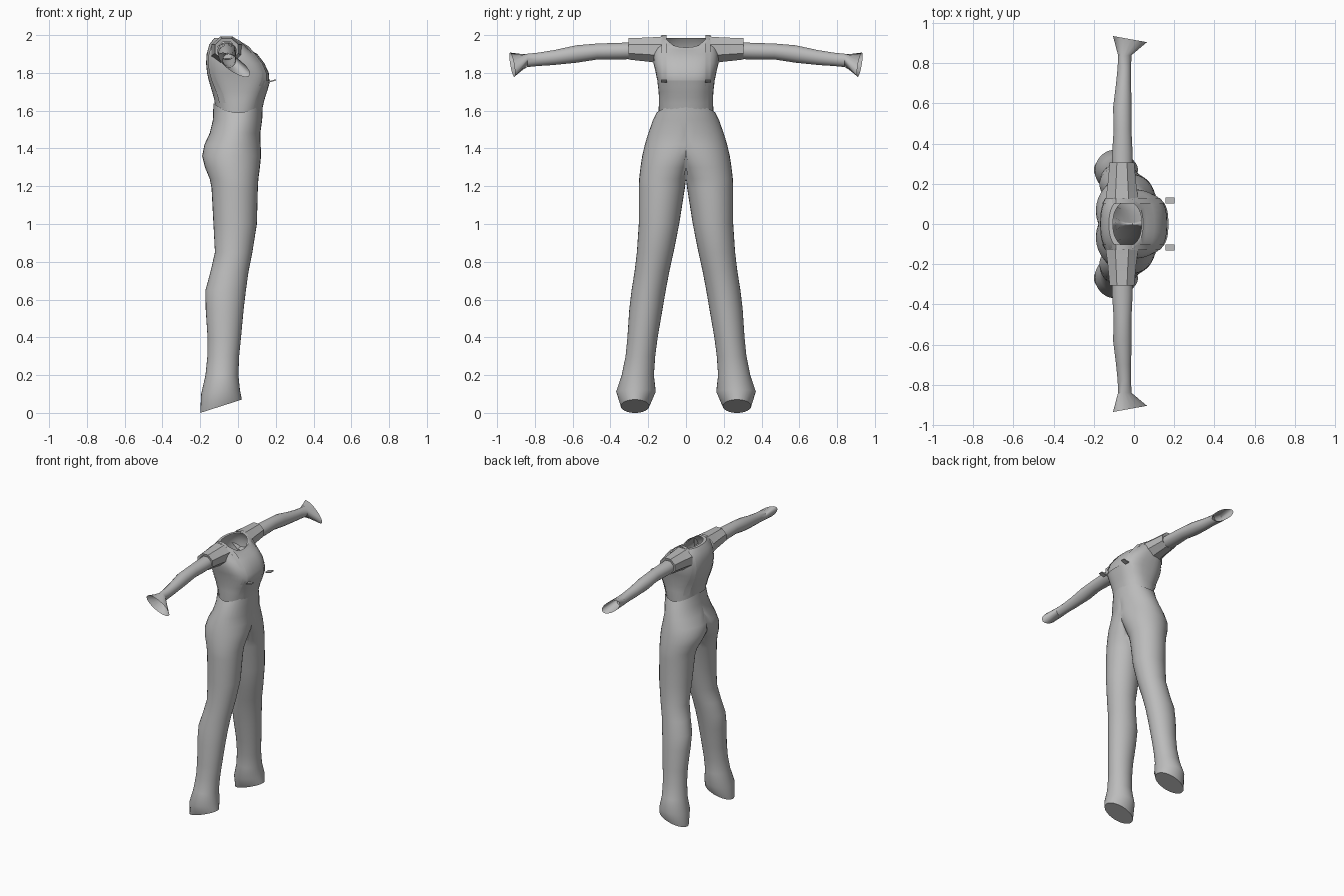
import bpy, bmesh, math
from mathutils import Matrix

if "Cube" in bpy.data.objects:
    bpy.data.objects.remove(bpy.data.objects["Cube"])

grey = bpy.data.materials.new("cloth_grey")
grey.diffuse_color = (0.5, 0.5, 0.5, 1)
grey.use_nodes = True
grey.node_tree.nodes["Principled BSDF"].inputs["Base Color"].default_value = grey.diffuse_color


def finish(bm, name, mirror=False, angle=40):
    bmesh.ops.recalc_face_normals(bm, faces=bm.faces)
    me = bpy.data.meshes.new(name)
    bm.to_mesh(me)
    bm.free()
    me.materials.append(grey)
    ob = bpy.data.objects.new(name, me)
    bpy.context.collection.objects.link(ob)
    if mirror:
        m = ob.modifiers.new("mirror", 'MIRROR')
        m.use_axis = (False, True, False)
        m.use_clip = True
    bpy.ops.object.select_all(action='DESELECT')
    ob.select_set(True)
    bpy.context.view_layer.objects.active = ob
    bpy.ops.object.shade_smooth_by_angle(angle=math.radians(angle))
    return ob


def loft(rings, cap_end=False):
    """Skin a list of closed point rings."""
    bm = bmesh.new()
    rows = [[bm.verts.new(p) for p in r] for r in rings]
    n = len(rows[0])
    for a, b in zip(rows, rows[1:]):
        for i in range(n):
            j = (i + 1) % n
            bm.faces.new((a[i], a[j], b[j], b[i]))
    if cap_end:
        bm.faces.new(rows[-1])
    return bm


def spow(v, e):
    return math.copysign(abs(v) ** e, v)


def angles(n):
    return [2 * math.pi * i / n for i in range(n)]


# Trousers: z, x back, x front, y inner, y outer, slope of the ring along x
leg = [
    (1.59, -.130, .132, -.155, .155, 0), (1.55, -.133, .128, -.175, .175, 0),
    (1.48, -.150, .118, -.190, .200, 0), (1.42, -.178, .120, -.150, .218, 0),
    (1.36, -.190, .122, -.100, .232, 0), (1.30, -.175, .116, -.050, .241, 0),
    (1.24, -.150, .108, -.010, .248, 0), (1.19, -.140, .105, .006, .250, 0),
    (1.00, -.130, .100, .036, .250, 0), (.85, -.122, .076, .066, .260, 0),
    (.75, -.145, .056, .088, .272, 0), (.65, -.172, .042, .107, .288, 0),
    (.55, -.171, .030, .124, .300, 0), (.40, -.161, .016, .150, .310, 0),
    (.30, -.162, .006, .163, .320, 0), (.20, -.172, .002, .170, .340, 0),
    (.10, -.195, .010, .160, .370, .12), (.00, -.200, .020, .195, .345, .32),
]
rings = []
for k, (z, xa, xb, yi, yo, slope) in enumerate(leg):
    ring = []
    for t in angles(32):
        x = (xa + xb) / 2 + (xb - xa) / 2 * math.sin(t)
        y = max(0, (yi + yo) / 2 + (yo - yi) / 2 * math.cos(t))
        # waistband rises towards the front and back
        lift = .05 * abs(math.sin(t)) ** 2 if k == 0 else 0
        ring.append((x, y, z + lift + slope * (x - xa)))
    rings.append(ring)
bm = loft(rings, cap_end=True)
inner = [f for f in bm.faces if all(v.co.y < 1e-5 for v in f.verts)]
bmesh.ops.delete(bm, geom=inner, context='FACES')
finish(bm, "trousers", mirror=True)

# Shirt body: z, x back, x front, half width, squareness, neckline drop
torso = [
    (1.50, -.115, .095, .135, 2.0, 0), (1.60, -.118, .122, .145, 2.2, 0),
    (1.66, -.126, .135, .143, 2.4, 0), (1.70, -.137, .149, .145, 2.6, 0),
    (1.76, -.155, .166, .152, 2.9, 0), (1.80, -.164, .163, .160, 2.9, 0),
    (1.85, -.169, .140, .172, 2.7, 0), (1.90, -.166, .102, .172, 2.5, 0),
    (1.95, -.152, .062, .160, 2.4, .03), (1.985, -.125, .045, .130, 2.3, .05),
    (1.985, -.105, .038, .110, 2.2, .055),
]
rings = []
for z, xa, xb, ry, n, drop in torso:
    rings.append([((xa + xb) / 2 + (xb - xa) / 2 * spow(math.cos(t), 2 / n),
                   ry * spow(math.sin(t), 2 / n),
                   z - drop * max(0, math.cos(t)) ** 2) for t in angles(40)])
finish(loft(rings), "shirt_body")


def torso_x(y, z, side):
    """Front (side=1) or back (side=-1) surface of the shirt."""
    for a, b in zip(torso, torso[1:]):
        if a[0] <= z <= b[0]:
            f = (z - a[0]) / (b[0] - a[0])
            _, xa, xb, ry, n, _ = [p + (q - p) * f for p, q in zip(a, b)]
            s = max(0, 1 - abs(y / ry) ** n) ** (1 / n)
            return (xa + xb) / 2 + side * ((xb - xa) / 2 * s + .005)


def sheet(rows, name, mirror=False):
    bm = bmesh.new()
    vs = [[bm.verts.new(p) for p in r] for r in rows]
    for a, b in zip(vs, vs[1:]):
        for i in range(len(a) - 1):
            bm.faces.new((a[i], a[i + 1], b[i + 1], b[i]))
    return finish(bm, name, mirror)


# Bib on the chest
sheet([[(torso_x(y, z, 1), y, z) for y in [-.12 + .02 * i for i in range(13)]]
       for z in (1.60, 1.64, 1.67, 1.70, 1.73, 1.76)], "bib")

# Straps over the shoulders
front = [1.73, 1.76, 1.80, 1.85, 1.90, 1.94]
path = [(z, 1) for z in front] + [(z, -1) for z in front[::-1] + [1.69, 1.64]]
rows = []
for k, (z, side) in enumerate(path):
    rows.append([(torso_x(y, z, side), y, z) for y in (.103, .130)])
    if k == len(front) - 1:
        for x, top in ((-.01, 1.98), (-.05, 2.0), (-.09, 1.995)):
            rows.append([(x, .103, top), (x, .130, top)])
sheet(rows, "shoulder_strap", mirror=True)

# Strap clasps
bm = bmesh.new()
bmesh.ops.create_cube(bm, size=1, matrix=Matrix.Translation((.18, .117, 1.757))
                      @ Matrix.Rotation(math.radians(-15), 4, 'Y')
                      @ Matrix.Diagonal((.045, .032, .007, 1)))
finish(bm, "strap_clasp", mirror=True)


def tube(rows, n):
    """Rings along y: y, centre x, centre z, radius x, radius z, twist, skew."""
    out = []
    for y, cx, cz, rx, rz, twist, skew in rows:
        c, s = math.cos(math.radians(twist)), math.sin(math.radians(twist))
        ring = []
        for t in angles(n):
            u, v = rx * math.cos(t + math.pi / n), rz * math.sin(t + math.pi / n)
            dx = u * c - v * s
            ring.append((cx + dx, y + skew * dx, cz + u * s + v * c))
        out.append(ring)
    return loft(out)


# Short sleeves with a turned-in hem
sleeve = [
    (.125, -.060, 1.920, .088, .078, 0, 0), (.19, -.060, 1.923, .078, .070, 0, 0),
    (.305, -.060, 1.927, .066, .061, 0, 0), (.300, -.060, 1.922, .050, .046, 0, 0),
]
finish(tube(sleeve, 8), "sleeve", mirror=True, angle=25)

# Arms ending in open flared cuffs
arm = [
    (.27, -.058, 1.918, .051, .045, 0, 0), (.35, -.058, 1.915, .052, .045, 0, 0),
    (.47, -.057, 1.913, .045, .043, 0, 0), (.58, -.058, 1.900, .047, .047, 0, 0),
    (.70, -.052, 1.881, .038, .040, 0, 0), (.78, -.048, 1.872, .034, .036, 0, 0),
    (.84, -.046, 1.866, .034, .036, 0, 0), (.92, -.020, 1.843, .100, .037, -35, -.18),
]
finish(tube(arm, 16), "arm", mirror=True)
